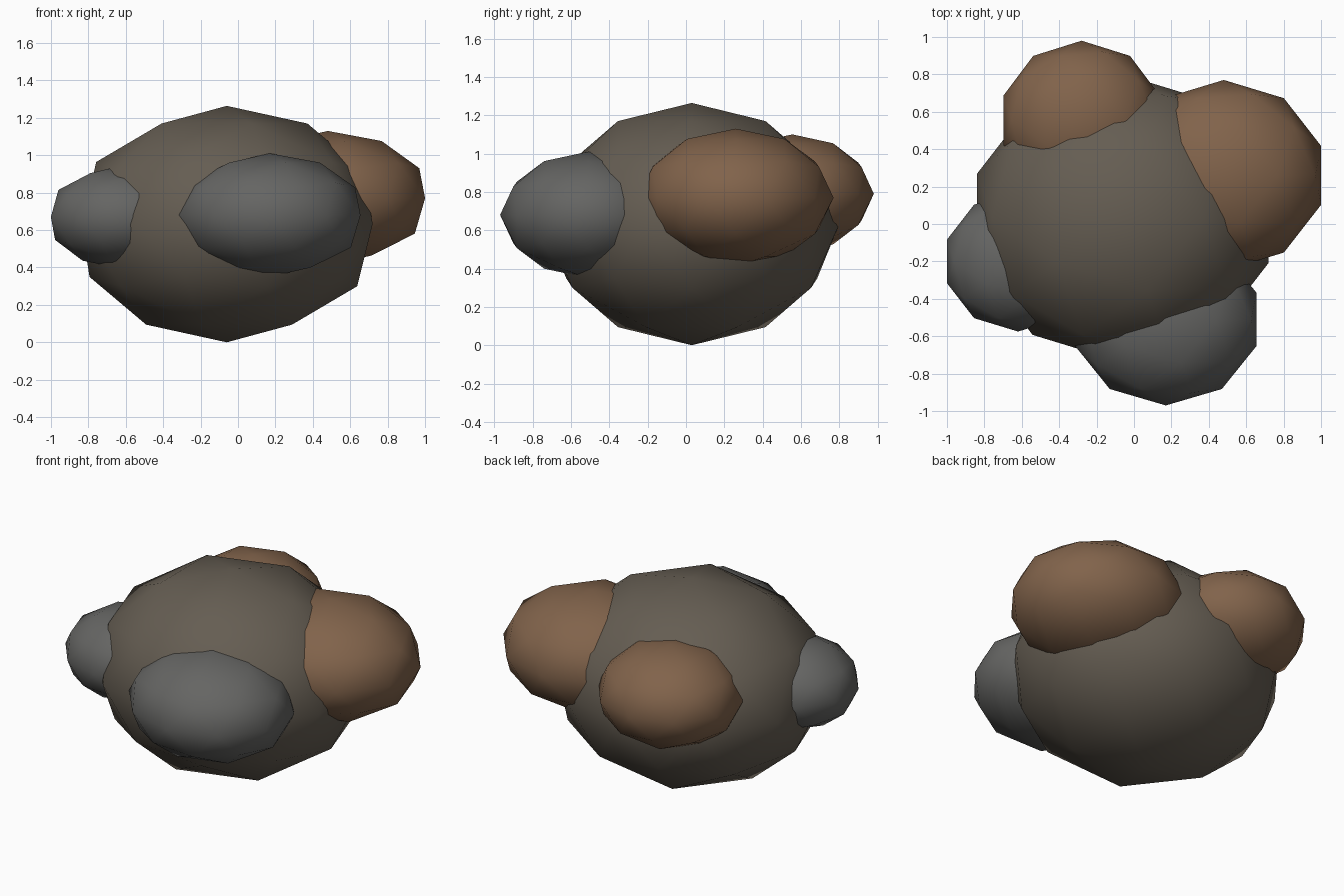
import bpy
import math

if "Cube" in bpy.data.objects:
    bpy.data.objects.remove(bpy.data.objects["Cube"])


def material(name, rgb):
    mat = bpy.data.materials.new(name)
    mat.diffuse_color = (*rgb, 1.0)
    mat.use_nodes = True
    mat.node_tree.nodes["Principled BSDF"].inputs["Base Color"].default_value = mat.diffuse_color
    return mat


def rock(name, centre, radii, mat):
    """Low-poly ball squashed to the given radii."""
    bpy.ops.mesh.primitive_ico_sphere_add(subdivisions=2, radius=1.0, location=centre)
    obj = bpy.context.object
    obj.name = name
    obj.scale = radii
    bpy.ops.object.transform_apply(location=False, rotation=False, scale=True)
    obj.data.materials.append(mat)
    bpy.ops.object.shade_smooth_by_angle(angle=math.radians(40))
    return obj


earth = material("earth", (0.13, 0.11, 0.085))
rust = material("rust", (0.22, 0.125, 0.07))
slate = material("slate", (0.13, 0.13, 0.125))

# Large central boulder
rock("main_boulder", (-0.06, 0.03, 0.632), (0.82, 0.77, 0.632), earth)

# Brown lumps at the right and back
rock("right_lump", (0.48, 0.26, 0.77), (0.547, 0.51, 0.36), rust)
rock("back_lump", (-0.28, 0.555, 0.79), (0.44, 0.425, 0.31), rust)

# Grey lumps at the left and front
rock("left_lump", (-0.62, -0.20, 0.67), (0.40, 0.375, 0.275), slate)
rock("front_lump", (0.17, -0.51, 0.68), (0.51, 0.46, 0.33), slate)
